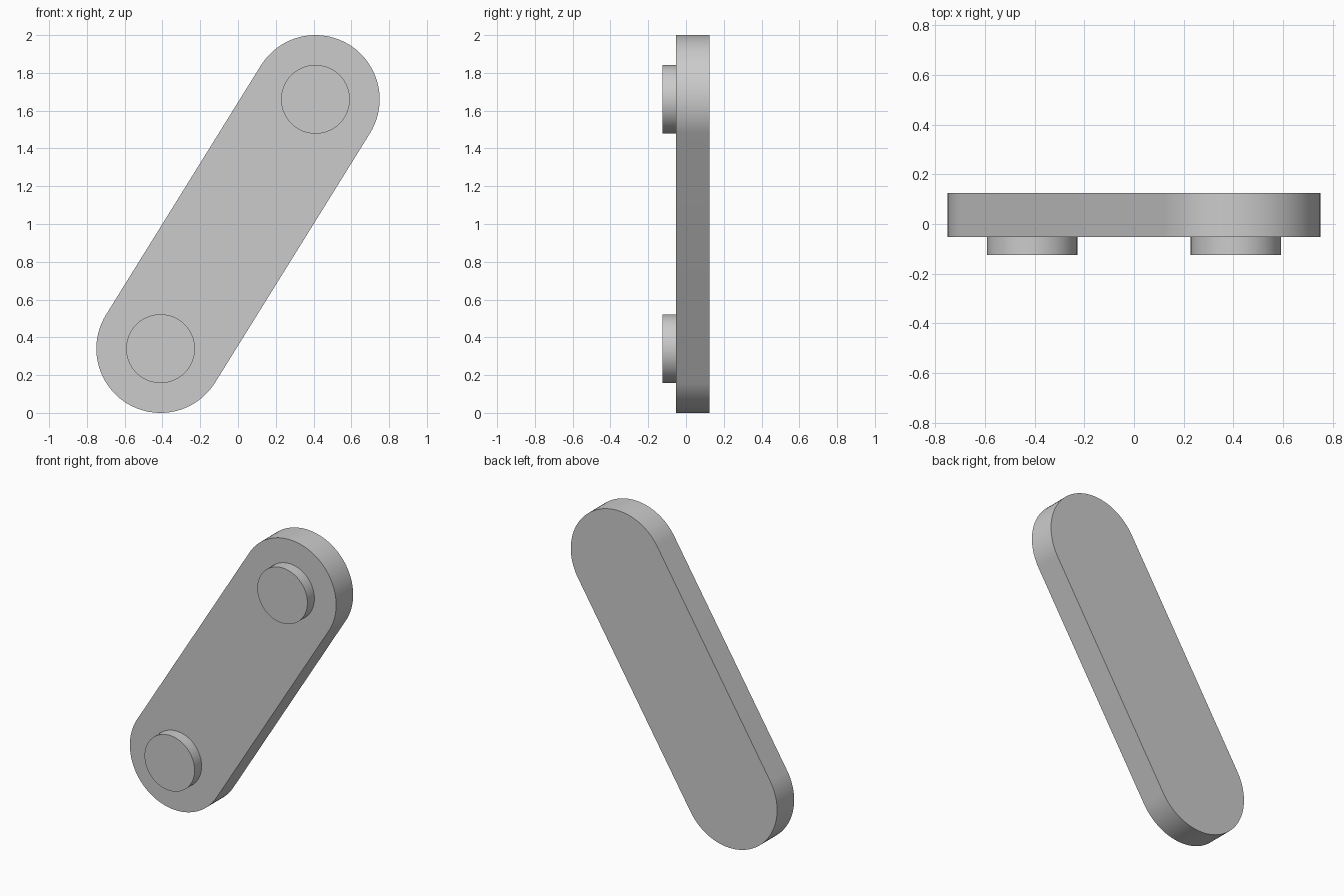
import bpy, bmesh, math

cube = bpy.data.objects.get("Cube")
if cube:
    bpy.data.objects.remove(cube, do_unlink=True)

CX, CZ = 0.41, 0.66          # end centres, measured from the middle
R, PEG_R = 0.34, 0.182
BACK, FACE, PEG_FRONT = 0.125, -0.052, -0.125

grey = bpy.data.materials.new("plain grey")
grey.use_nodes = True
colour = (0.6, 0.6, 0.6, 1)
grey.diffuse_color = colour
grey.node_tree.nodes["Principled BSDF"].inputs["Base Color"].default_value = colour


def arc(x, z, r, start, sweep, steps):
    return [(x + r * math.cos(start + sweep * i / steps),
             z + r * math.sin(start + sweep * i / steps)) for i in range(steps + 1)]


def extrude_profile(name, points, y_front, y_back):
    """Solid made by sweeping an x-z outline along y."""
    bm = bmesh.new()
    face = bm.faces.new([bm.verts.new((x, y_front, z)) for x, z in points])
    moved = bmesh.ops.extrude_face_region(bm, geom=[face])["geom"]
    verts = [v for v in moved if isinstance(v, bmesh.types.BMVert)]
    bmesh.ops.translate(bm, verts=verts, vec=(0, y_back - y_front, 0))
    bmesh.ops.recalc_face_normals(bm, faces=bm.faces[:])
    mesh = bpy.data.meshes.new(name)
    bm.to_mesh(mesh)
    bm.free()
    mesh.materials.append(grey)
    obj = bpy.data.objects.new(name, mesh)
    bpy.context.collection.objects.link(obj)
    bpy.ops.object.select_all(action="DESELECT")
    obj.select_set(True)
    bpy.context.view_layer.objects.active = obj
    bpy.ops.object.shade_smooth_by_angle(angle=math.radians(30))
    return obj


# Slanted link plate with a half-round at each end
lean = math.atan2(CZ, CX)
outline = (arc(CX, 1 + CZ, R, lean - math.pi / 2, math.pi, 48)
           + arc(-CX, 1 - CZ, R, lean + math.pi / 2, math.pi, 48))
extrude_profile("link_plate", outline, FACE, BACK)

# Round pegs on the front face
for name, side in (("upper_peg", 1), ("lower_peg", -1)):
    circle = arc(side * CX, 1 + side * CZ, PEG_R, 0, math.tau, 64)[:-1]
    extrude_profile(name, circle, PEG_FRONT, FACE)
